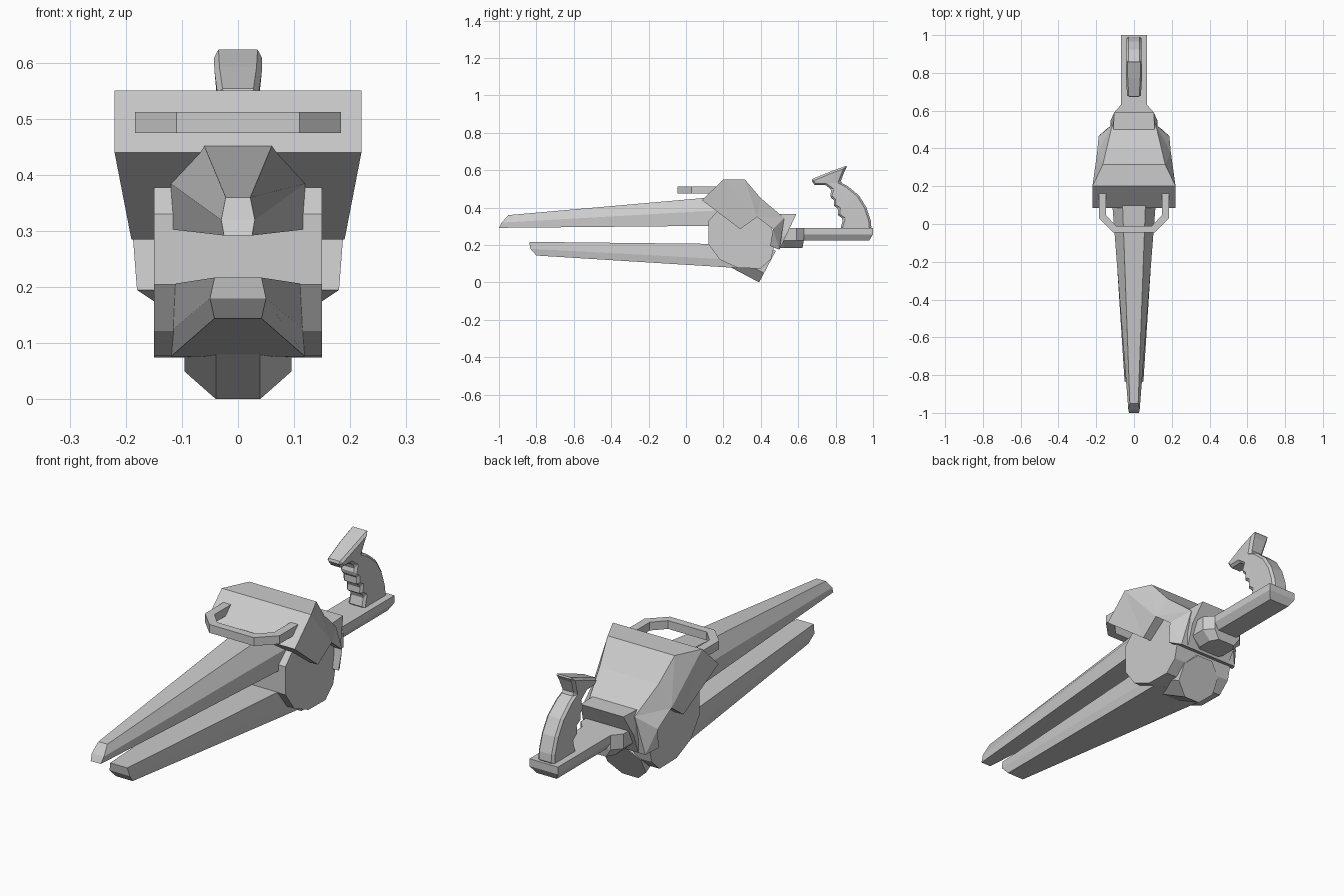
import bpy, bmesh, math
from mathutils import Matrix


def finish(bm, name):
    bmesh.ops.recalc_face_normals(bm, faces=bm.faces)
    me = bpy.data.meshes.new(name)
    bm.to_mesh(me)
    bm.free()
    ob = bpy.data.objects.new(name, me)
    bpy.context.collection.objects.link(ob)
    return ob


def loft(name, rings):
    """Skin equal-length rings of (x, y, z) points and cap both ends."""
    bm = bmesh.new()
    vs = [[bm.verts.new(p) for p in r] for r in rings]
    n = len(vs[0])
    for a, b in zip(vs, vs[1:]):
        for i in range(n):
            j = (i + 1) % n
            bm.faces.new((a[i], a[j], b[j], b[i]))
    caps = [bm.faces.new(vs[0]), bm.faces.new(vs[-1])]
    bmesh.ops.recalc_face_normals(bm, faces=bm.faces)
    bmesh.ops.triangulate(bm, faces=[f for f in caps if len(f.verts) > 4])
    return finish(bm, name)


def side_profile(name, pts, x=None):
    """Symmetric solid from a side outline; each point is (y, z) or (y, z, half width)."""
    full = [(p[0], p[1], p[2] if len(p) > 2 else x) for p in pts]
    return loft(name, [[(s * w, y, z) for y, z, w in full] for s in (-1, 1)])


def mirror_ring(half):
    return half + [(-x, y, z) for x, y, z in reversed(half)]


# Long tapered prongs
loft("upper_prong", [
    mirror_ring([(0.022, -0.95, 0.36), (0.03, -0.985, 0.32), (0.025, -1.0, 0.292)]),
    mirror_ring([(0.063, 0.17, 0.458), (0.12, 0.17, 0.385), (0.12, 0.17, 0.303)])])
loft("lower_prong", [
    mirror_ring([(0.042, -0.838, 0.217), (0.05, -0.832, 0.18), (0.042, -0.80, 0.144)]),
    mirror_ring([(0.12, 0.25, 0.205), (0.12, 0.25, 0.122), (0.12, 0.30, 0.076)])])

# Central drum the prongs join into
side_profile("drum", [
    (0.12, 0.205), (0.12, 0.33), (0.165, 0.377), (0.27, 0.42), (0.38, 0.40),
    (0.45, 0.33), (0.475, 0.21), (0.455, 0.125), (0.40, 0.075), (0.28, 0.077),
    (0.18, 0.122)], 0.15)

# Tilted octagonal plug under the drum
bm = bmesh.new()
bmesh.ops.create_cone(bm, cap_ends=True, segments=8, radius1=0.103, radius2=0.103,
                      depth=0.25, matrix=Matrix.Rotation(math.pi / 8, 4, 'Z'))
plug = finish(bm, "lower_plug")
plug.location = (0, 0.325, 0.143)
plug.rotation_euler.x = math.atan2(-0.883, -0.468)

# Upper housing
side_profile("housing", [
    (0.085, 0.44, 0.22), (0.20, 0.55, 0.22), (0.315, 0.55, 0.165),
    (0.40, 0.45, 0.145), (0.525, 0.345, 0.115), (0.50, 0.175, 0.15),
    (0.45, 0.195, 0.18), (0.465, 0.285, 0.187), (0.38, 0.35, 0.195),
    (0.29, 0.285, 0.19)])

# Rear collar
side_profile("rear_collar", [
    (0.49, 0.365, 0.11), (0.59, 0.366, 0.105), (0.545, 0.27, 0.125),
    (0.50, 0.175, 0.115), (0.46, 0.19, 0.12)])

# Faceted joint between collar and rear bar
joint = [(0.07, 0.63), (0.105, 0.59), (0.105, 0.52), (0.07, 0.48)]
loft("rear_joint", [
    mirror_ring([(x * sx, 0.56 + (y - 0.56) * sy, z) for x, y in joint])
    for z, sx, sy in ((0.29, 1, 1), (0.225, 1, 1), (0.185, 0.6, 0.9))])

# Rear bar with chamfered underside
loft("rear_bar", [
    mirror_ring([(0.07, y0, 0.29), (0.07, y0, 0.257), (0.05, y1, 0.225)])
    for y0, y1 in ((0.60, 0.60), (1.0, 0.98))])

# Upright grip with finger notches
grip = side_profile("grip", [
    (0.866, 0.627, 0.045), (0.77, 0.592, 0.043), (0.667, 0.55, 0.037),
    (0.688, 0.52, 0.033), (0.746, 0.52, 0.036), (0.78, 0.495, 0.038),
    (0.768, 0.46, 0.04), (0.79, 0.44, 0.04), (0.79, 0.41, 0.04),
    (0.815, 0.395, 0.04), (0.812, 0.36, 0.04), (0.84, 0.34, 0.04),
    (0.825, 0.285, 0.04), (0.992, 0.285, 0.04), (0.988, 0.33, 0.04),
    (0.965, 0.40, 0.04), (0.925, 0.465, 0.04), (0.865, 0.515, 0.038),
    (0.825, 0.535, 0.036), (0.85, 0.60, 0.042)])
bev = grip.modifiers.new("soft_edges", 'BEVEL')
bev.width = 0.01
bev.segments = 1
bev.limit_method = 'ANGLE'
bev.angle_limit = math.radians(60)

# Front carry handle
outer = [(0.184, 0.19), (0.184, 0.03), (0.11, -0.045)]
inner = [(0.095, -0.01), (0.147, 0.045), (0.147, 0.19)]
path = outer + [(-x, y) for x, y in reversed(outer)]
path += [(-x, y) for x, y in reversed(inner)] + inner
loft("front_handle", [[(x, y, z) for x, y in path] for z in (0.475, 0.512)])
